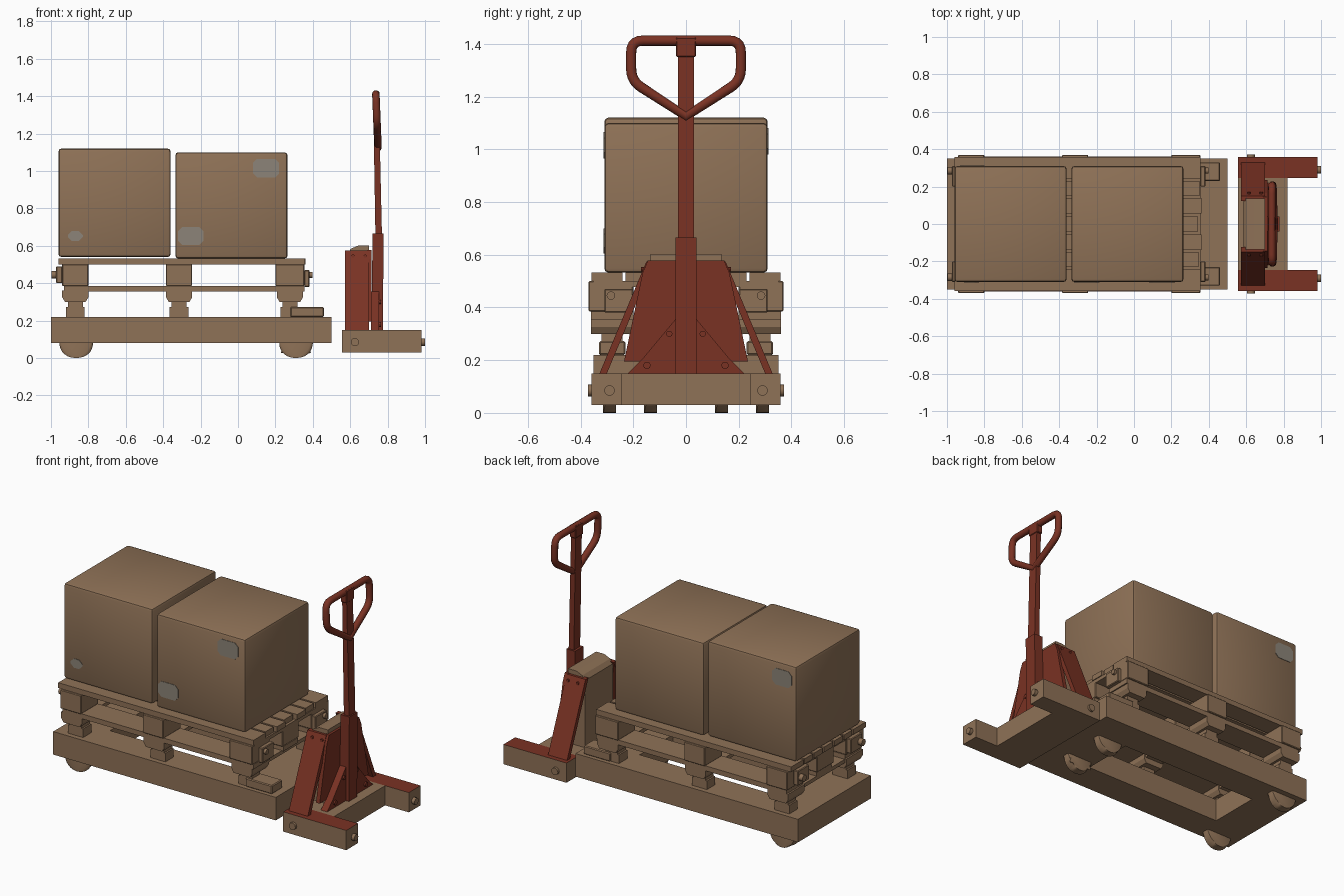
import bpy, bmesh, math
from mathutils import Vector, Matrix

if "Cube" in bpy.data.objects:
    bpy.data.objects.remove(bpy.data.objects["Cube"])

def mat(name, rgb):
    m = bpy.data.materials.new(name)
    m.diffuse_color = (*rgb, 1)
    m.use_nodes = True
    m.node_tree.nodes["Principled BSDF"].inputs["Base Color"].default_value = m.diffuse_color
    return m

BROWN = mat("cardboard_brown", (0.275, 0.168, 0.095))
RED = mat("rust_red", (0.195, 0.032, 0.017))
GREY = mat("label_grey", (0.262, 0.231, 0.188))

def finish(name, bm, m, bevel=0, seg=1):
    bmesh.ops.recalc_face_normals(bm, faces=bm.faces)
    if bevel:
        bmesh.ops.bevel(bm, geom=bm.edges[:], offset=bevel, segments=seg, profile=0.5, affect='EDGES')
    me = bpy.data.meshes.new(name)
    bm.to_mesh(me)
    bm.free()
    me.materials.append(m)
    ob = bpy.data.objects.new(name, me)
    bpy.context.collection.objects.link(ob)
    return ob

def smooth(ob):
    bpy.ops.object.select_all(action='DESELECT')
    ob.select_set(True)
    bpy.context.view_layer.objects.active = ob
    bpy.ops.object.shade_smooth_by_angle(angle=math.radians(40))

def box(name, x, y, z, m=BROWN, bevel=0, seg=1):
    bm = bmesh.new()
    bmesh.ops.create_cube(bm, size=1)
    for v in bm.verts:
        v.co = [r[0] if c < 0 else r[1] for c, r in zip(v.co, (x, y, z))]
    return finish(name, bm, m, bevel, seg)

def prism(name, pts, axis, a, b, m=RED):
    """Extrude a 2D outline along axis x (outline y,z) or y (outline x,z)."""
    bm = bmesh.new()
    place = (lambda p, t: (t, p[0], p[1])) if axis == 'x' else (lambda p, t: (p[0], t, p[1]))
    lo = [bm.verts.new(place(p, a)) for p in pts]
    hi = [bm.verts.new(place(p, b)) for p in pts]
    bm.faces.new(lo)
    bm.faces.new(hi)
    n = len(pts)
    for i in range(n):
        j = (i + 1) % n
        bm.faces.new((lo[i], lo[j], hi[j], hi[i]))
    return finish(name, bm, m)

def cyl(name, c, r, depth, axis, m=BROWN, sides=12, bevel=0):
    bm = bmesh.new()
    bmesh.ops.create_cone(bm, cap_ends=True, segments=sides, radius1=r, radius2=r, depth=depth)
    rot = Matrix.Rotation(math.pi / 2, 4, 'Y' if axis == 'x' else 'X')
    bm.transform(Matrix.Translation(c) @ rot)
    if bevel:
        rim = [e for e in bm.edges if any(len(f.verts) > 4 for f in e.link_faces)]
        bmesh.ops.bevel(bm, geom=rim, offset=bevel, segments=2, profile=0.5, affect='EDGES')
    ob = finish(name, bm, m)
    smooth(ob)
    return ob

# rolling platform: frame with an opening in the middle
bm = bmesh.new()
rects = [(-1.0, 0.50, 0.35), (-0.75, 0.20, 0.16)]
loops = []
for x0, x1, w in rects:
    for z in (0.08, 0.22):
        loops.append([bm.verts.new(p) for p in ((x0, -w, z), (x1, -w, z), (x1, w, z), (x0, w, z))])
ob_, ot, ib, it = loops
for p, q in ((ob_, ot), (ib, it), (ob_, ib), (ot, it)):
    for i in range(4):
        j = (i + 1) % 4
        bm.faces.new((p[i], p[j], q[j], q[i]))
finish("platform_frame", bm, BROWN)

# wheels
for s in (-1, 1):
    cyl("rear_wheel", (-0.865, s * 0.29, 0.09), 0.09, 0.05, 'y', sides=28, bevel=0.012)
    cyl("front_wheel", (0.31, s * 0.135, 0.09), 0.09, 0.05, 'y', sides=28, bevel=0.012)

# pallet deck: boards along x, with slightly uneven ends
ends = [0.355, 0.345, 0.36, 0.34, 0.36, 0.35, 0.355]
edges = [-0.365, -0.235, -0.145, -0.05, 0.05, 0.145, 0.235, 0.365]
for i in range(7):
    box("deck_board", (-0.96, ends[i]), (edges[i] + 0.006, edges[i + 1] - 0.006), (0.50, 0.532))

# pallet blocks, cross boards, runners and feet
cols = [(-0.94, -0.80), (-0.385, -0.245), (0.20, 0.355)]
for x in cols:
    box("cross_board", x, (-0.35, 0.35), (0.478, 0.50))
    box("lower_cross_board", (x[0] + 0.01, x[1] - 0.01), (-0.33, 0.33), (0.335, 0.357))
    for y in ((-0.37, -0.20), (-0.08, 0.08), (0.20, 0.37)):
        box("pallet_block", x, y, (0.385, 0.50), bevel=0.004)
    for s in (-1, 1):
        cx = (x[0] + x[1]) / 2
        y = sorted((s * 0.20, s * 0.36))
        w = 0.07
        prism("lower_block", [(cx - w + .015, 0.30), (cx + w - .015, 0.30), (cx + w, 0.325),
              (cx + w, 0.36), (cx - w, 0.36), (cx - w, 0.325)], 'y', *y, m=BROWN)
        y = sorted((s * 0.24, s * 0.32))
        box("foot_post", (cx - 0.04, cx + 0.04), y, (0.265, 0.30))
        box("foot_pad", (cx - 0.05, cx + 0.05), y, (0.22, 0.272))
for y in ((-0.36, -0.20), (-0.07, 0.07), (0.20, 0.36)):
    box("pallet_runner", (-0.93, 0.355), y, (0.355, 0.385))

# pallet end brackets with bolts, front stops
for s in (-1, 1):
    y = sorted((s * 0.20, s * 0.31))
    box("rear_bracket", (-0.972, -0.94), y, (0.40, 0.49), bevel=0.004)
    cyl("rear_bolt", (-0.978, s * 0.285, 0.445), 0.02, 0.04, 'x')
    box("front_bracket", (0.355, 0.382), y, (0.38, 0.47), bevel=0.004)
    cyl("front_bolt", (0.38, s * 0.285, 0.445), 0.016, 0.035, 'x')
    box("front_stop", (0.28, 0.46), sorted((s * 0.23, s * 0.33)), (0.22, 0.272), bevel=0.005)

# cartons
for name, x, z in (("rear_carton", (-0.96, -0.36), (0.54, 1.12)),
                   ("front_carton", (-0.335, 0.265), (0.532, 1.10))):
    smooth(box(name, x, (-0.31, 0.31), z, bevel=0.016, seg=2))

# carton labels: thin plates with clipped corners
def label(x, z, s):
    c = 0.022
    (a, b), (d, e) = x, z
    pts = [(a + c, d), (b - c, d), (b, d + c), (b, e - c), (b - c, e), (a + c, e), (a, e - c), (a, d + c)]
    prism("carton_label", pts, 'y', s * 0.308, s * 0.3125, GREY)

label((0.08, 0.22), (0.965, 1.065), -1)
label((-0.32, -0.185), (0.605, 0.70), -1)
label((-0.91, -0.83), (0.625, 0.68), -1)
label((-0.93, -0.80), (0.98, 1.08), 1)

# truck base: crossbar and two arms with red tops
box("base_crossbar", (0.555, 0.82), (-0.245, 0.245), (0.03, 0.15))
for s in (-1, 1):
    arm = box("base_arm", (0.555, 0.98), sorted((s * 0.245, s * 0.358)), (0.03, 0.15))
    arm.data.materials.append(RED)
    for f in arm.data.polygons:
        if f.normal.z > 0.9:
            f.material_index = 1
    cyl("arm_side_bolt", (0.625, s * 0.362, 0.085), 0.022, 0.02, 'y')
    cyl("arm_end_bolt", (0.987, s * 0.29, 0.085), 0.02, 0.026, 'x')

# truck body: leaning side plates, brown cover, red back panel
for s in (-1, 1):
    prism("side_plate", [(s * 0.328, 0.15), (s * 0.15, 0.575), (s * 0.122, 0.575), (s * 0.30, 0.15)],
          'x', 0.572, 0.70)
    for x in (0.615, 0.68):
        cyl("side_plate_bolt", (x, s * 0.16, 0.545), 0.009, 0.02, 'y', RED, 8)
prism("body_cover", [(0.585, 0.15), (0.585, 0.56), (0.605, 0.585), (0.645, 0.602), (0.70, 0.602), (0.70, 0.15)],
      'y', -0.135, 0.135, BROWN)
prism("back_panel", [(-0.235, 0.195), (0.235, 0.195), (0.165, 0.53), (0.145, 0.578), (-0.145, 0.578), (-0.165, 0.53)],
      'x', 0.69, 0.715)
prism("mast_gusset", [(-0.22, 0.15), (0.22, 0.15), (0.165, 0.205), (0.04, 0.355), (-0.04, 0.355), (-0.165, 0.205)],
      'x', 0.712, 0.755)
for s in (-1, 1):
    cyl("gusset_bolt", (0.757, s * 0.063, 0.30), 0.012, 0.015, 'x', RED, 10)
    cyl("gusset_bolt", (0.757, s * 0.148, 0.18), 0.014, 0.015, 'x', RED, 10)

# mast
prism("mast_sleeve", [(0.712, 0.15), (0.775, 0.15), (0.778, 0.665), (0.72, 0.665)], 'y', -0.04, 0.04)
prism("mast", [(0.735, 0.64), (0.77, 0.64), (0.752, 1.42), (0.722, 1.42)], 'y', -0.03, 0.03)
box("mast_head", (0.718, 0.757), (-0.038, 0.038), (1.35, 1.425), RED, 0.004)

# handle loop: rounded path swept with a tube
corners = [(0.0, 1.125), (0.208, 1.26), (0.208, 1.412), (-0.208, 1.412), (-0.208, 1.26)]
path = []
for i, p in enumerate(corners):
    p = Vector(p)
    if i == 0:
        path.append(p)
        continue
    a, b = Vector(corners[i - 1]), Vector(corners[(i + 1) % 5])
    a = p + (a - p).normalized() * 0.045
    b = p + (b - p).normalized() * 0.045
    for k in range(6):
        t = k / 5
        path.append(a * (1 - t) ** 2 + p * 2 * t * (1 - t) + b * t * t)
cu = bpy.data.curves.new("handle_loop", 'CURVE')
cu.dimensions = '3D'
cu.bevel_depth = 0.02
cu.bevel_resolution = 3
sp = cu.splines.new('POLY')
sp.points.add(len(path) - 1)
for pt, p in zip(sp.points, path):
    pt.co = (0.737 + (1.412 - p.y) * 0.04, p.x, p.y, 1)
sp.use_cyclic_u = True
cu.materials.append(RED)
handle = bpy.data.objects.new("handle_loop", cu)
bpy.context.collection.objects.link(handle)
bpy.ops.object.select_all(action='DESELECT')
handle.select_set(True)
bpy.context.view_layer.objects.active = handle
bpy.ops.object.convert(target='MESH')
smooth(bpy.context.view_layer.objects.active)
